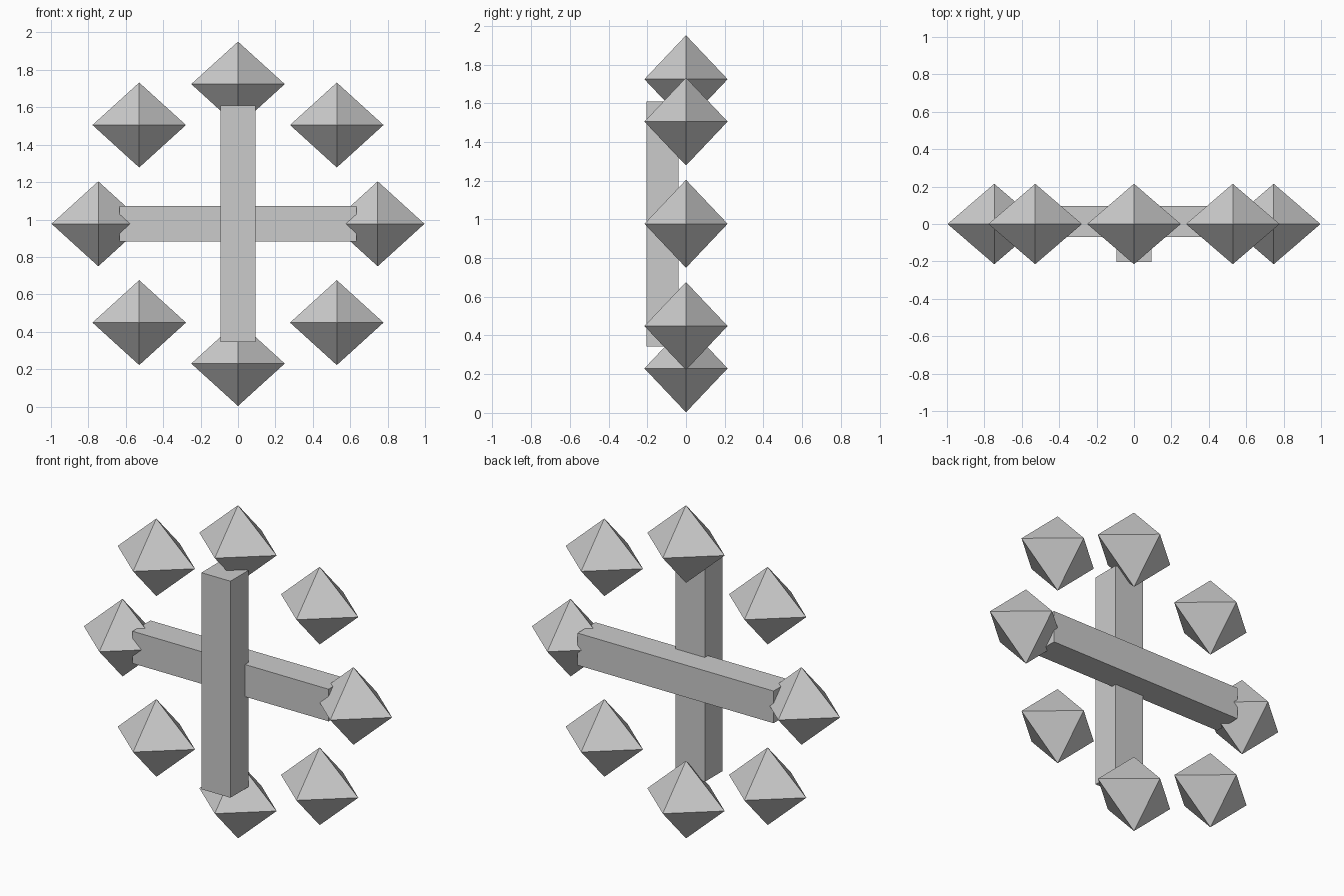
import bpy, bmesh, math
from mathutils import Matrix

if "Cube" in bpy.data.objects:
    bpy.data.objects.remove(bpy.data.objects["Cube"])

CENTRE_Z = 0.977
RING = 0.747

grey = bpy.data.materials.new("light_grey")
grey.diffuse_color = (0.6, 0.6, 0.6, 1)
grey.use_nodes = True
grey.node_tree.nodes["Principled BSDF"].inputs["Base Color"].default_value = grey.diffuse_color


def finish(name, bm, location):
    bmesh.ops.recalc_face_normals(bm, faces=bm.faces)
    mesh = bpy.data.meshes.new(name)
    bm.to_mesh(mesh)
    bm.free()
    mesh.materials.append(grey)
    obj = bpy.data.objects.new(name, mesh)
    obj.location = location
    bpy.context.collection.objects.link(obj)
    return obj


def bar(name, size, location):
    bm = bmesh.new()
    bmesh.ops.create_cube(bm, size=1, matrix=Matrix.Diagonal((*size, 1)))
    return finish(name, bm, location)


def gem(name, location, half=(0.25, 0.215, 0.227)):
    # Octahedron: the hull of a point at each end of the three axes
    bm = bmesh.new()
    for axis in range(3):
        for sign in (-1, 1):
            co = [0, 0, 0]
            co[axis] = sign * half[axis]
            bm.verts.new(co)
    bmesh.ops.convex_hull(bm, input=bm.verts)
    return finish(name, bm, location)


# Crossed bars, the upright one set in front of the level one
bar("upright_bar", (0.188, 0.165, 1.266), (0, -0.122, CENTRE_Z))
bar("level_bar", (1.268, 0.165, 0.188), (0, 0.014, CENTRE_Z))

# Ring of eight octahedral gems, all kept upright
for i in range(8):
    a = i * math.pi / 4
    gem(f"gem_{i + 1}", (RING * math.cos(a), 0, CENTRE_Z + RING * math.sin(a)))
